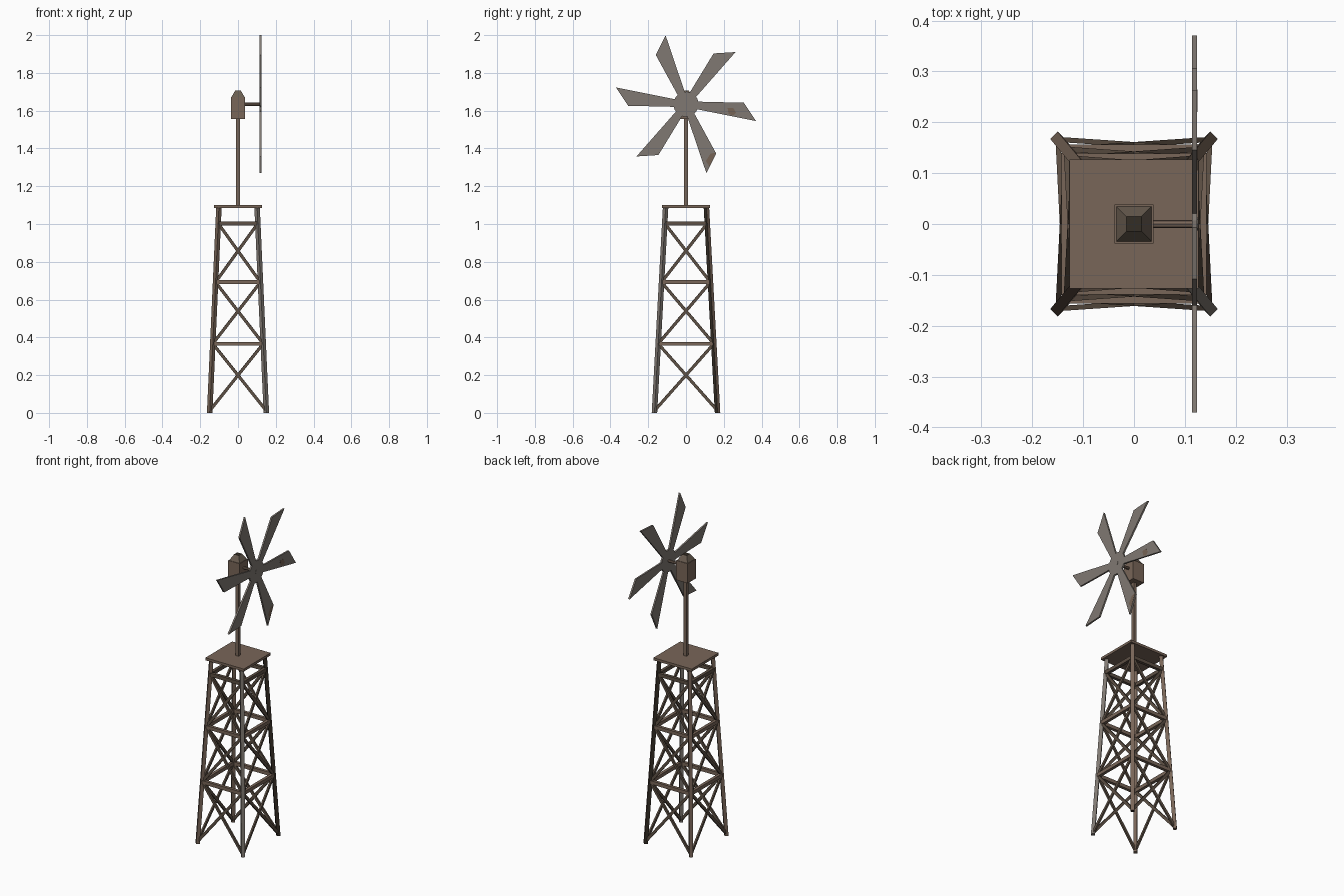
import bpy, bmesh, math
from mathutils import Vector, Matrix

if "Cube" in bpy.data.objects:
    bpy.data.objects.remove(bpy.data.objects["Cube"])


def material(name, rgb):
    m = bpy.data.materials.new(name)
    m.diffuse_color = (*rgb, 1)
    m.use_nodes = True
    m.node_tree.nodes["Principled BSDF"].inputs["Base Color"].default_value = m.diffuse_color
    return m


WOOD = material("brown wood", (0.19, 0.132, 0.098))
MID = material("aged wood", (0.11, 0.08, 0.058))
DARK = material("dark wood", (0.034, 0.026, 0.018))
ROOF = material("roof wood", (0.14, 0.108, 0.08))
GREY = material("weathered grey", (0.215, 0.19, 0.168))
RUST = material("rust patch", (0.18, 0.125, 0.09))


def finish(name, bm, *mats):
    bmesh.ops.recalc_face_normals(bm, faces=bm.faces)
    me = bpy.data.meshes.new(name)
    bm.to_mesh(me)
    bm.free()
    for m in mats:
        me.materials.append(m)
    ob = bpy.data.objects.new(name, me)
    bpy.context.collection.objects.link(ob)
    return ob


def loft(bm, rings):
    """Skin equal-length rings of points and cap both ends."""
    vs = [[bm.verts.new(p) for p in r] for r in rings]
    n = len(vs[0])
    for a, b in zip(vs, vs[1:]):
        for i in range(n):
            j = (i + 1) % n
            bm.faces.new((a[i], a[j], b[j], b[i]))
    bm.faces.new(vs[0][::-1])
    bm.faces.new(vs[-1])


def square(h, z):
    return [(-h, -h, z), (h, -h, z), (h, h, z), (-h, h, z)]


def beam(bm, a, b, w, h):
    """Rectangular bar from a to b, width w sideways and h upwards."""
    d = (b - a).normalized()
    side = d.cross(Vector((0, 0, 1))).normalized()
    up = side.cross(d)
    loft(bm, [[p + side * w / 2 * s + up * h / 2 * t
               for s, t in ((-1, -1), (1, -1), (1, 1), (-1, 1))] for p in (a, b)])


def leg_point(sx, sy, z):
    t = z / 1.088
    return Vector((sx * (0.15 - 0.049 * t), sy * (0.167 - 0.059 * t), z))


CORNERS = [(-1, -1), (1, -1), (1, 1), (-1, 1)]
LEVELS = [0.012, 0.366, 0.692, 1.003]

# Four leaning legs, turned 45 degrees
names = ["front_left_leg", "front_right_leg", "back_right_leg", "back_left_leg"]
for name, (sx, sy) in zip(names, CORNERS):
    bm = bmesh.new()
    loft(bm, [[leg_point(sx, sy, z) + Vector((0.0145 * c, 0.0145 * s, 0))
               for c, s in ((1, 0), (0, 1), (-1, 0), (0, -1))] for z in (0, 1.088)])
    if name == "back_right_leg":
        ob = finish(name, bm, WOOD, DARK)
        for p in ob.data.polygons:
            p.material_index = 0 if p.normal.x + p.normal.y > 1 else 1
    else:
        finish(name, bm, GREY if name == "front_right_leg" else WOOD)

# Horizontal girts and crossed braces on each side of the tower
girts, top_girts, braces = bmesh.new(), bmesh.new(), bmesh.new()
for i in range(4):
    a, b = CORNERS[i], CORNERS[(i + 1) % 4]
    for z in LEVELS[1:]:
        beam(top_girts if z > 1 else girts,
             leg_point(*a, z), leg_point(*b, z), 0.018, 0.021)
    for z0, z1 in zip(LEVELS, LEVELS[1:]):
        beam(braces, leg_point(*a, z0), leg_point(*b, z1), 0.010, 0.016)
        beam(braces, leg_point(*b, z0), leg_point(*a, z1), 0.010, 0.016)
finish("tower_girts", girts, WOOD)
finish("tower_top_girts", top_girts, MID)
finish("tower_braces", braces, MID)

# Platform
bm = bmesh.new()
loft(bm, [square(0.127, 1.085), square(0.127, 1.1)])
finish("platform", bm, WOOD)

# Square mast
bm = bmesh.new()
loft(bm, [square(0.0095, 1.09), square(0.0095, 1.57)])
finish("mast", bm, WOOD)

# Rotor shaft, ending in a small boss on the hub
HUB_Z = 1.634
for name, r, x0, x1 in (("rotor_shaft", 0.008, 0.03, 0.12), ("hub_boss", 0.013, 0.115, 0.1255)):
    bm = bmesh.new()
    ring = [(r * math.cos(k * math.pi / 4), r * math.sin(k * math.pi / 4)) for k in range(8)]
    loft(bm, [[(x, y, HUB_Z + z) for y, z in ring] for x in (x0, x1)])
    finish(name, bm, WOOD if name == "rotor_shaft" else GREY)

# Gear housing with tapered roof and dark cap
bm = bmesh.new()
loft(bm, [square(0.038, 1.555), square(0.038, 1.672)])
finish("gear_housing", bm, WOOD)
bm = bmesh.new()
loft(bm, [square(0.036, 1.67), square(0.015, 1.706)])
ob = finish("housing_roof", bm, ROOF, DARK)
for p in ob.data.polygons:
    p.material_index = 1 if p.normal.z > 0.9 else 0

# Rotor: flat plate of six slanted blades around a disk
outline = []
for k in range(6):
    for r, deg in ((0.066, 36), (0.381, 46.5), (0.306, 61.5), (0.066, 72),
                   (0.067, 84)):
        t = math.radians(deg + 60 * k)
        outline.append((r * math.cos(t), r * math.sin(t)))
bm = bmesh.new()
loft(bm, [[(x, y, HUB_Z + z) for y, z in outline] for x in (0.114, 0.124)])
finish("rotor_blades", bm, GREY)

# Thin rust patches on two blades
patches = [[(0.22, -0.02), (0.225, -0.05), (0.25, -0.06), (0.265, -0.045), (0.25, -0.02)],
           [(0.157, -0.255), (0.125, -0.33), (0.105, -0.30), (0.13, -0.262)]]
for i, pts in enumerate(patches):
    bm = bmesh.new()
    loft(bm, [[(x, y, HUB_Z + z) for y, z in pts] for x in (0.1235, 0.1248)])
    finish("rust_patch_%d" % (i + 1), bm, RUST)
